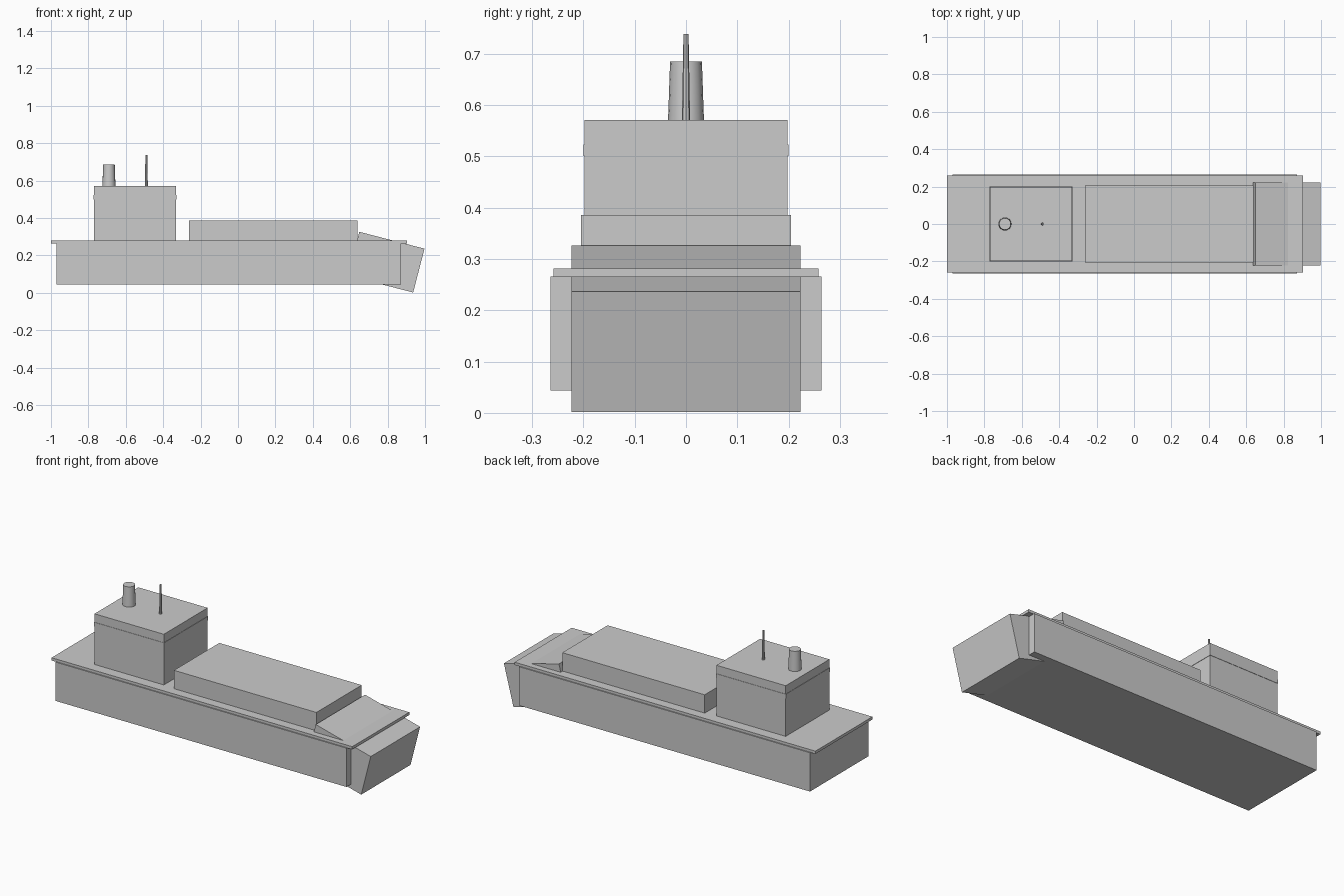
import bpy
from math import radians

cube = bpy.data.objects.get("Cube")
if cube:
    bpy.data.objects.remove(cube, do_unlink=True)

# Single plain grey paint
GREY = (0.6, 0.6, 0.6, 1)
paint = bpy.data.materials.new("plain_grey")
paint.use_nodes = True
paint.diffuse_color = GREY
paint.node_tree.nodes["Principled BSDF"].inputs["Base Color"].default_value = GREY


def finish(name):
    ob = bpy.context.object
    ob.name = name
    ob.data.materials.append(paint)
    return ob


def box(name, x0, x1, half_width, z0, z1):
    bpy.ops.mesh.primitive_cube_add(size=1, location=((x0 + x1) / 2, 0, (z0 + z1) / 2))
    ob = finish(name)
    ob.scale = (x1 - x0, 2 * half_width, z1 - z0)
    bpy.ops.object.transform_apply(location=False, rotation=False, scale=True)
    return ob


def tapered_post(name, x, r0, r1, z0, z1, sides):
    bpy.ops.mesh.primitive_cone_add(vertices=sides, radius1=r0, radius2=r1,
                                    depth=z1 - z0, location=(x, 0, (z0 + z1) / 2))
    ob = finish(name)
    bpy.ops.object.shade_smooth_by_angle(angle=radians(35))
    return ob


# Hull and overhanging deck
box("hull", -0.97, 0.872, 0.264, 0.044, 0.266)
box("deck", -1.0, 0.904, 0.258, 0.265, 0.281)

# Tilted bow block sunk into the hull
bow = box("bow", 0.612, 0.972, 0.223, 0.043, 0.285)
bow.location = (0.7925, 0, 0.164)
bow.rotation_euler.y = radians(14.5)

# Cargo block and bridge house with its window band
box("cargo_block", -0.262, 0.64, 0.205, 0.28, 0.386)
box("bridge_house", -0.77, -0.331, 0.198, 0.28, 0.571)
box("window_band", -0.772, -0.329, 0.2, 0.5, 0.523)

# Funnel and mast on the roof
tapered_post("funnel", -0.69, 0.035, 0.031, 0.57, 0.685, 16)
tapered_post("mast", -0.49, 0.008, 0.005, 0.57, 0.738, 8)
